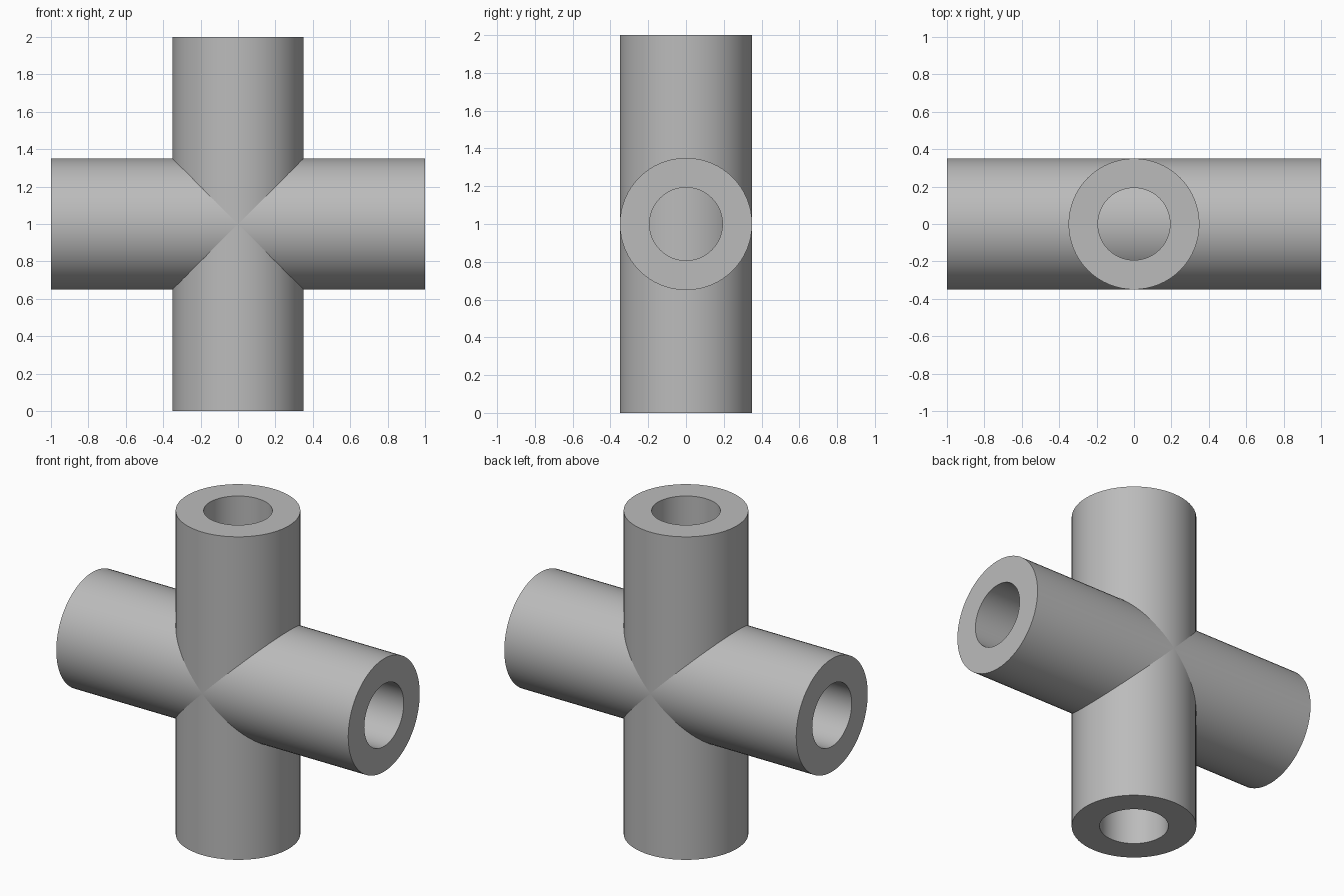
import bpy
import math

OUTER, INNER, HALF, SIDES = 0.35, 0.193, 1.0, 64

cube = bpy.data.objects.get("Cube")
if cube:
    bpy.data.objects.remove(cube, do_unlink=True)

# Single plain grey
grey = bpy.data.materials.new("plain_grey")
grey.use_nodes = True
colour = (0.5, 0.5, 0.5, 1)
grey.diffuse_color = colour
grey.node_tree.nodes["Principled BSDF"].inputs["Base Color"].default_value = colour


def tube(name, rotation):
    """Thick-walled open tube: a rectangular wall section swept around its axis."""
    section = [(OUTER, -HALF), (OUTER, HALF), (INNER, HALF), (INNER, -HALF)]
    n = len(section)
    verts, faces = [], []
    for i in range(SIDES):
        a = math.tau * i / SIDES
        verts += [(r * math.cos(a), r * math.sin(a), z) for r, z in section]
        j = (i + 1) % SIDES
        for k in range(n):
            m = (k + 1) % n
            faces.append((i * n + k, j * n + k, j * n + m, i * n + m))
    mesh = bpy.data.meshes.new(name)
    mesh.from_pydata(verts, [], faces)
    mesh.materials.append(grey)
    obj = bpy.data.objects.new(name, mesh)
    bpy.context.collection.objects.link(obj)
    obj.location.z = HALF
    obj.rotation_euler = rotation
    bpy.ops.object.select_all(action='DESELECT')
    obj.select_set(True)
    bpy.context.view_layer.objects.active = obj
    bpy.ops.object.shade_smooth_by_angle(angle=math.radians(30))


# Two crossing pipes; each outer wall closes off the other's bore
tube("vertical_pipe", (0, 0, 0))
tube("horizontal_pipe", (0, math.pi / 2, 0))
